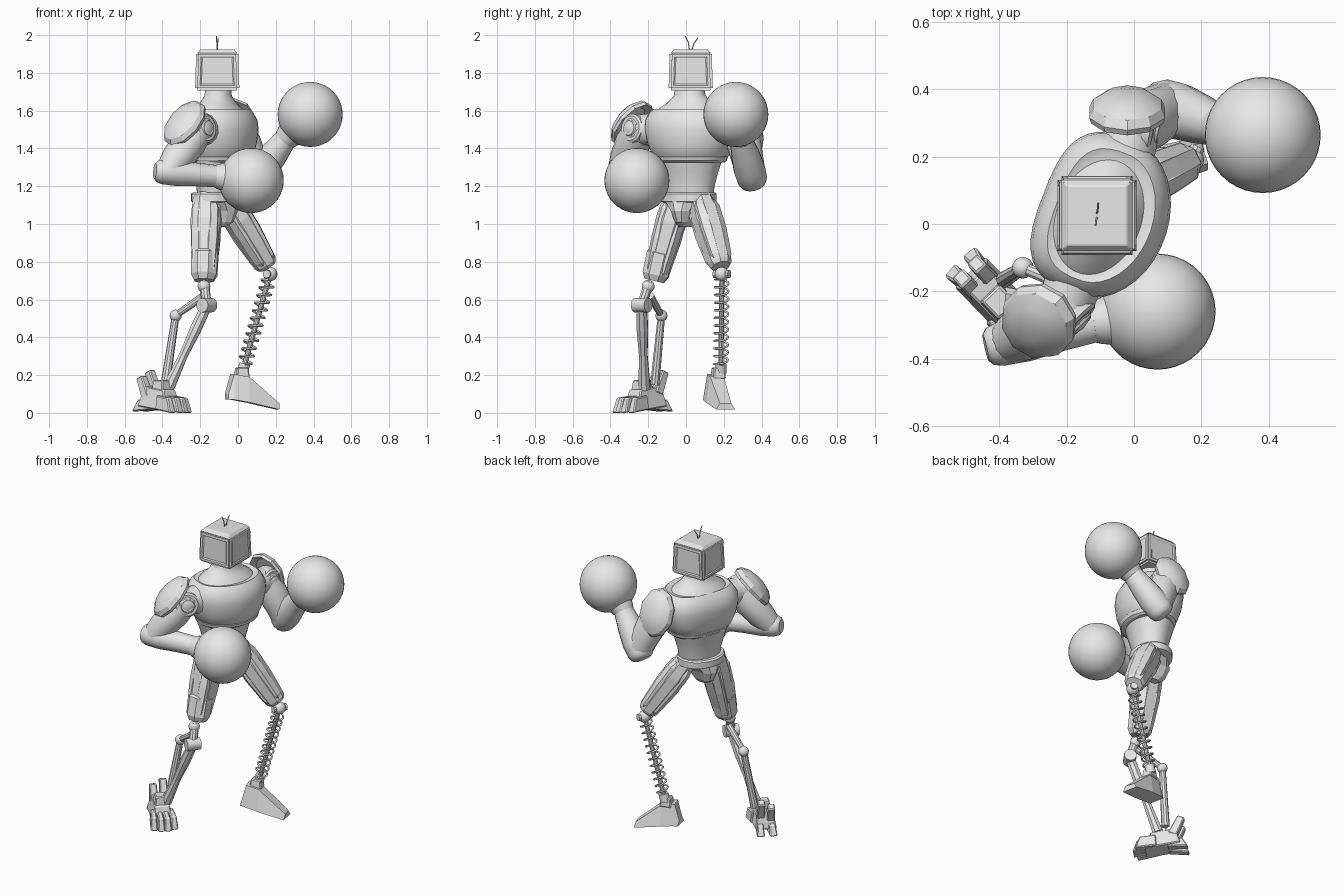
import bpy, bmesh
from math import sin, cos, pi, radians, copysign
from mathutils import Vector, Matrix, Quaternion

old = bpy.data.objects.get("Cube")
if old:
    bpy.data.objects.remove(old, do_unlink=True)

GREY = (0.8, 0.8, 0.8, 1)
metal = bpy.data.materials.new("plain_grey")
metal.use_nodes = True
metal.diffuse_color = GREY
metal.node_tree.nodes["Principled BSDF"].inputs["Base Color"].default_value = GREY


def finish(name, bm, smooth=0):
    """Turn a bmesh into an object; smooth is the sharp-edge angle, 0 is flat."""
    bmesh.ops.recalc_face_normals(bm, faces=bm.faces)
    me = bpy.data.meshes.new(name)
    bm.to_mesh(me)
    bm.free()
    me.materials.append(metal)
    if smooth:
        me.shade_smooth()
        me.set_sharp_from_angle(angle=radians(smooth))
    ob = bpy.data.objects.new(name, me)
    bpy.context.scene.collection.objects.link(ob)


def loft(name, rings, quat, n=12, smooth=35, back=1):
    """Skin rings (centre, rx, ry) sharing one orientation; back < 1 squares the -x half."""
    bm = bmesh.new()
    loops = []
    for c, rx, ry in rings:
        loop = []
        for i in range(n):
            u, v = cos(2 * pi * (i + .5) / n), sin(2 * pi * (i + .5) / n)
            if u < 0:
                u, v = -abs(u) ** back, copysign(abs(v) ** back, v)
            loop.append(bm.verts.new(Vector(c) + quat @ Vector((rx * u, ry * v, 0))))
        loops.append(loop)
    for a, b in zip(loops, loops[1:]):
        for i in range(n):
            j = (i + 1) % n
            bm.faces.new((a[i], a[j], b[j], b[i]))
    bm.faces.new(loops[0])
    bm.faces.new(loops[-1])
    finish(name, bm, smooth)


def limb(name, p0, p1, profile, n=12, smooth=35):
    """Round part along p0-p1 with profile points (fraction, radius)."""
    p0, p1 = Vector(p0), Vector(p1)
    q = (p1 - p0).to_track_quat('Z', 'Y')
    loft(name, [(p0.lerp(p1, t), r, r) for t, r in profile], q, n, smooth)


def rod(name, p0, p1, r0, r1=None, n=10):
    limb(name, p0, p1, [(0, r0), (1, r1 or r0)], n)


def ball(name, loc, r, u=16):
    bm = bmesh.new()
    bmesh.ops.create_uvsphere(bm, u_segments=u, v_segments=u // 2, radius=r,
                              matrix=Matrix.Translation(loc))
    finish(name, bm, 60)


def block(name, loc, size, yaw=0, pitch=0, taper=1, shift=0, bevel=0.006):
    """Box whose top is scaled by taper and moved along its length by shift."""
    bm = bmesh.new()
    bmesh.ops.create_cube(bm, size=1)
    bm.transform(Matrix.Diagonal((*size, 1)))
    for v in bm.verts:
        if v.co.z > 0:
            v.co.x = v.co.x * taper + shift
            v.co.y *= taper
    rot = Matrix.Rotation(radians(yaw), 4, 'Z') @ Matrix.Rotation(radians(pitch), 4, 'Y')
    bm.transform(Matrix.Translation(loc) @ rot)
    bmesh.ops.bevel(bm, geom=list(bm.edges), offset=bevel, segments=1, affect='EDGES')
    finish(name, bm)


def wire(name, points, radius):
    cu = bpy.data.curves.new(name, 'CURVE')
    cu.dimensions = '3D'
    cu.bevel_depth, cu.bevel_resolution = radius, 2
    sp = cu.splines.new('POLY')
    sp.points.add(len(points) - 1)
    for p, co in zip(sp.points, points):
        p.co = (*co, 1)
    cu.materials.append(metal)
    ob = bpy.data.objects.new(name, cu)
    bpy.context.scene.collection.objects.link(ob)


def upright(name, cx, cy, rows, n=36, smooth=30, back=1):
    """Body part from level rings (height, half depth, half width)."""
    q = Quaternion((0, 0, 1), radians(-21))
    loft(name, [((cx, cy, z), d, w) for z, d, w in rows], q, n, smooth, back)


# Head: box with shallow sunken panels on the sides and a chamfered lid
bm = bmesh.new()
bmesh.ops.create_cube(bm, size=1)
for v in bm.verts:
    k = 0.222 if v.co.z > 0 else 0.235
    v.co = Vector((v.co.x * k - .11, v.co.y * k + .025, v.co.z * .205 + 1.81))
bmesh.ops.bevel(bm, geom=list(bm.edges), offset=.012, segments=2, affect='EDGES')
sides = [f for f in bm.faces if f.calc_area() > .02 and abs(f.normal.z) < .5]
bmesh.ops.inset_individual(bm, faces=sides, thickness=.02, depth=0)
bmesh.ops.inset_individual(bm, faces=sides, thickness=.01, depth=-.005)
finish("head", bm)
block("head_lid", (-.11, .025, 1.914), (.215, .215, .022), taper=.82, bevel=.003)
for s, tip in ((-1, (-.114, -.004, 1.995)), (1, (-.106, .062, 1.985))):
    base = Vector((-.11, .025 + s * .006, 1.92))
    mid = base.lerp(Vector(tip), .55) - Vector((0, s * .006, 0))
    wire("antenna", [base, mid, tip], .003)

# Neck and torso: the chest has a flat back and slopes up into the neck
upright("neck", -.105, .02, [(1.58, .14, .19), (1.615, .118, .165), (1.64, .092, .125),
        (1.68, .07, .086), (1.74, .065, .074)])
upright("chest", -.09, .02, [(1.345, .145, .185), (1.36, .162, .2), (1.42, .182, .228),
        (1.5, .192, .246), (1.55, .185, .242), (1.59, .162, .22), (1.608, .145, .2), (1.6, .13, .18)],
        back=.68)
upright("chest_rim", -.09, .02, [(1.325, .14, .182), (1.335, .156, .194), (1.355, .162, .2),
        (1.362, .155, .195)], back=.8)
upright("abdomen", -.11, .015, [(1.12, .1, .13), (1.2, .105, .14), (1.27, .125, .158), (1.34, .145, .182)])
upright("belt", -.12, .015, [(1.115, .115, .14), (1.12, .125, .15), (1.16, .125, .15), (1.168, .115, .142)])
upright("pelvis", -.12, 0, [(.985, .06, .035), (1.01, .1, .05), (1.07, .125, .075), (1.13, .115, .13)],
        n=12, smooth=0)

# Arms: collar joint, upper arm, elbow, forearm, cuff and round glove
ARMS = {
    "right": dict(root=(-.17, -.15, 1.5), joint=(-.21, -.25, 1.5), elbow=(-.375, -.352, 1.275),
                  wrist=(-.1, -.29, 1.252), glove=(.07, -.26, 1.23), hub=(.62, -.6, .1),
                  pad=(-.285, -.29, 1.535), out=(-.53, -.54, .65), thick=.066),
    "left": dict(root=(-.03, .19, 1.5), joint=(.0, .29, 1.5), elbow=(.102, .345, 1.258),
                 wrist=(.26, .288, 1.46), glove=(.382, .264, 1.58), hub=(.9, -.2, .1),
                 pad=(-.02, .335, 1.525), out=(.0, .93, .35), thick=.08),
}
for side, a in ARMS.items():
    joint, hub, thick = Vector(a["joint"]), Vector(a["hub"]).normalized(), a["thick"]
    elbow, wrist = Vector(a["elbow"]), Vector(a["wrist"])
    rod(side + "_shoulder_stub", a["root"], joint, .09, .08, 16)
    ball(side + "_shoulder_ball", joint, .085)
    for r, reach in ((.077, .066), (.045, .078)):
        limb(side + "_shoulder_hub", joint, joint + hub * reach,
             [(0, r), (.88, r), (1, r * .86)], 20)
    limb(side + "_upper_arm", joint, elbow,
         [(0, .08), (.3, .093), (.7, .084), (1, thick)], 14)
    # Forearm with a blunt, rounded elbow end
    limb(side + "_forearm", elbow - (wrist - elbow).normalized() * .067, wrist,
         [(0, thick * .62), (.04, thick * .87), (.12, thick), (.35, thick * 1.06),
          (.65, thick * .94), (1, .058)], 14)
    limb(side + "_glove_cuff", wrist, a["glove"],
         [(-.15, .058), (0, .068), (.3, .08), (.62, .135)], 24, 50)
    ball(side + "_glove", a["glove"], .172, 40)
    # Shoulder pad: thin faceted dome with a stepped rim
    out = Vector(a["out"]).normalized()
    loft(side + "_shoulder_pad", [(Vector(a["pad"]) + out * h, .118 * k, .152 * k) for h, k in
         ((.005, .7), (-.022, .96), (-.004, 1), (.022, .9), (.046, .62), (.058, .28))],
         out.to_track_quat('Z', 'Y'), 10, 25)


# Armoured thighs: faceted core with long raised strips around it
def thigh(name, p0, p1, profile):
    limb(name, p0, p1, profile, 8, 0)
    a, b = Vector(p0), Vector(p1)
    q = (b - a).to_track_quat('Z', 'Y')
    r = profile[1][1]
    for i in range(4):
        t = 2 * pi * (i + .5) / 4
        off = q @ Vector((cos(t), sin(t), 0))
        limb(name + "_plate", a.lerp(b, .02) + off * r * .62, a.lerp(b, .93) + off * r * .46,
             [(0, .02), (.1, .038), (.5, .044), (.94, .035), (1, .024)], 6, 0)


thigh("left_thigh", (-.05, .085, 1.11), (.155, .185, .775),
      [(-.08, .065), (.25, .082), (.65, .074), (.95, .064), (1, .052)])
thigh("right_thigh", (-.165, -.05, 1.12), (-.18, -.165, .70),
      [(-.08, .075), (.25, .086), (.6, .076), (.9, .064), (1, .05)])
limb("right_knee_cuff", (-.176, -.13, .86), (-.18, -.168, .70),
     [(0, .062), (.1, .077), (.8, .074), (1, .056)], 8, 0)

# Left lower leg: knee ball, coil spring on a rod
knee, ankle = Vector((.17, .19, .735)), Vector((.03, .185, .24))
ball("left_knee", knee, .038)
rod("left_knee_pin", knee - Vector((.02, .04, 0)), knee + Vector((.02, .04, 0)), .022)
rod("left_shin_rod", knee, ankle, .014)
q = (ankle - knee).to_track_quat('Z', 'Y')
turns, steps = 11, 240
wire("left_spring", [knee.lerp(ankle, .06 + .9 * i / steps) + q @ Vector((
     .036 * cos(2 * pi * turns * i / steps), .036 * sin(2 * pi * turns * i / steps), 0))
     for i in range(steps + 1)], .0055)
limb("left_spring_seat", knee, ankle, [(.96, .03), (1.06, .03)], 12)

# Left foot: a wedge that narrows toward the ankle and slopes to the toe
bm = bmesh.new()
sections = (((-.06, .14, .07), .05, .03), ((-.03, .145, .07), .055, .135),
            ((.05, .165, .055), .06, .135), ((.21, .21, .018), .05, .032))
loops = []
for (x, y, z), w, h in sections:
    loops.append([bm.verts.new((x - k * w * .2, y + k * w * m, z + dz)) for k, m, dz in
                  ((-1, 1, 0), (1, 1, 0), (1, .6, h), (-1, .6, h))])
for a, b in zip(loops, loops[1:]):
    for i in range(4):
        bm.faces.new((a[i], a[i - 3], b[i - 3], b[i]))
bm.faces.new(loops[0])
bm.faces.new(loops[-1])
finish("left_foot", bm)
block("left_ankle", (.02, .17, .21), (.075, .07, .06), 15, taper=.8)

# Right lower leg: knee ball, hinge, main shin and a side piston
hinge, elbow_pin = Vector((-.165, -.235, .57)), Vector((-.33, -.13, .515))
ball("right_knee", (-.18, -.2, .67), .034)
rod("right_knee_link", (-.18, -.195, .69), hinge, .026)
rod("right_hinge", hinge - Vector((.025, .035, 0)), hinge + Vector((.025, .035, 0)), .038, n=14)
rod("right_piston_arm", (-.18, -.19, .62), elbow_pin, .022, .018)
ball("right_piston_joint", elbow_pin, .032)
rod("right_piston", elbow_pin, (-.385, -.165, .15), .02, .025)
limb("right_shin", hinge, (-.37, -.22, .13), [(0, .03), (.3, .032), (.6, .024), (1, .034)], 8, 0)

# Right foot: plated body, close-set toes and upright heel blocks
YAW = -46
ahead = Vector((cos(radians(YAW)), sin(radians(YAW)), 0))
across = Vector((-ahead.y, ahead.x, 0))


def on_foot(f, s, z):
    return Vector((-.4, -.232, z)) + ahead * f + across * s


block("right_foot_body", on_foot(-.01, 0, .075), (.22, .13, .11), YAW, 8, .7, -.02)
block("right_ankle", on_foot(0, 0, .14), (.09, .09, .07), YAW, 0, .8)
for s in (-1.5, -.5, .5, 1.5):
    block("right_toe", on_foot(.113 - abs(s) * .018, s * .038, .046), (.13, .044, .075),
          YAW + s * 4, 8, .75, -.02)
for s in (-1, 1):
    block("right_heel_spur", on_foot(-.113, s * .034, .042), (.125, .05, .06), YAW - s * 5, -4, .7, .02)
    block("right_heel_block", on_foot(-.103, s * .03, .145 + s * .015), (.055, .05, .13),
          YAW, -24, .85)
